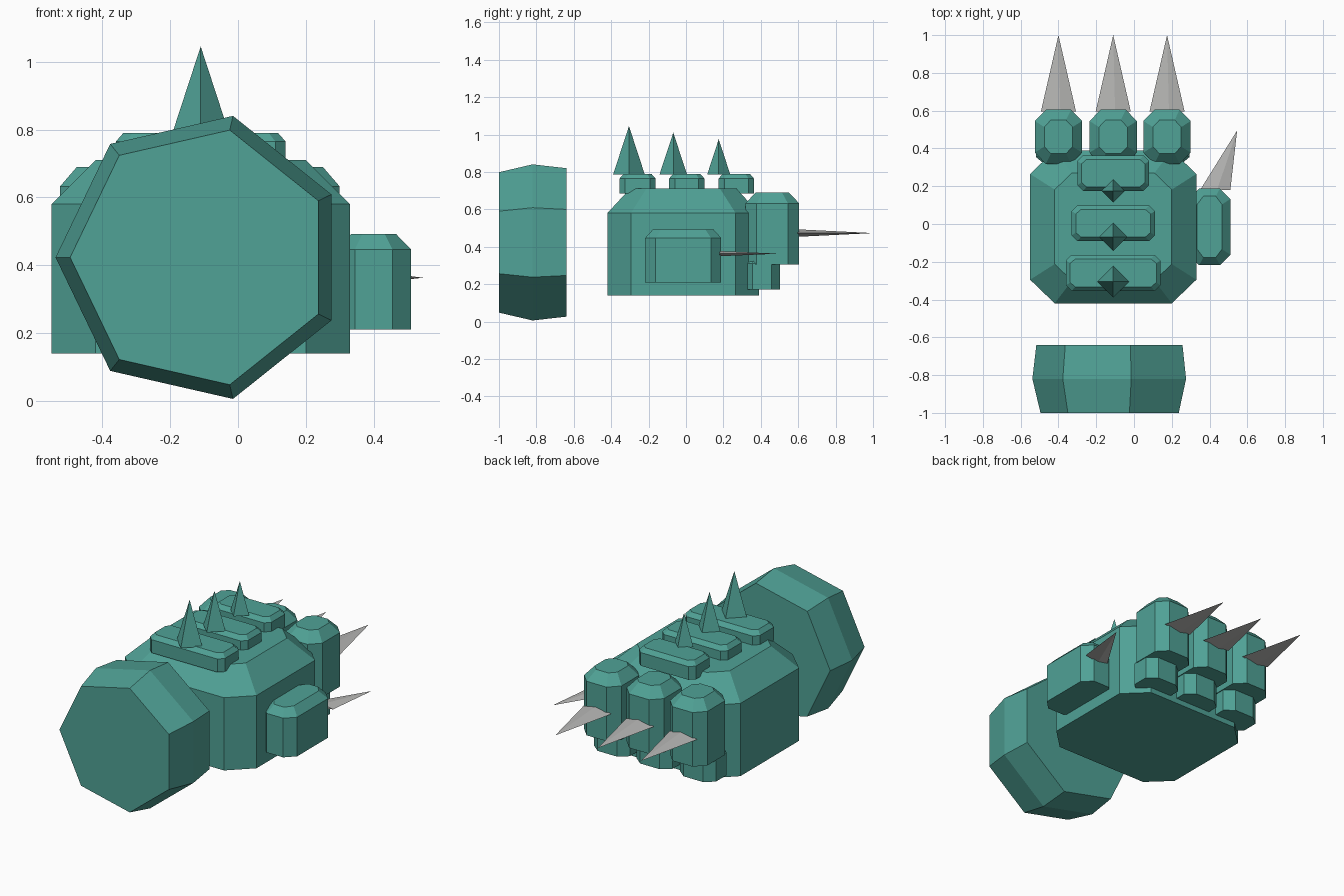
import bpy, bmesh, math
from mathutils import Vector

if "Cube" in bpy.data.objects:
    bpy.data.objects.remove(bpy.data.objects["Cube"])


def material(name, rgb):
    m = bpy.data.materials.new(name)
    m.diffuse_color = (*rgb, 1)
    m.use_nodes = True
    m.node_tree.nodes["Principled BSDF"].inputs["Base Color"].default_value = m.diffuse_color
    return m


TEAL = material("teal", (0.08, 0.36, 0.305))
GREY = material("claw grey", (0.47, 0.47, 0.46))


def loft(name, rings, mat):
    """Skin equal-length rings of points; a ring of one point makes a tip."""
    bm = bmesh.new()
    vs = [[bm.verts.new(p) for p in r] for r in rings]
    for a, b in zip(vs, vs[1:]):
        n = len(a)
        for i in range(n):
            j = (i + 1) % n
            if len(b) == 1:
                bm.faces.new((a[i], a[j], b[0]))
            else:
                bm.faces.new((a[i], a[j], b[j], b[i]))
    bm.faces.new(vs[0])
    if len(vs[-1]) > 2:
        bm.faces.new(vs[-1])
    bmesh.ops.recalc_face_normals(bm, faces=bm.faces)
    me = bpy.data.meshes.new(name)
    bm.to_mesh(me)
    bm.free()
    me.materials.append(mat)
    ob = bpy.data.objects.new(name, me)
    bpy.context.collection.objects.link(ob)
    return ob


def octagon(cx, cy, hx, hy, c, z, s=(1, 1)):
    pts = [(hx, -hy + c[1]), (hx, hy - c[1]), (hx - c[0], hy), (-hx + c[0], hy),
           (-hx, hy - c[1]), (-hx, -hy + c[1]), (-hx + c[0], -hy), (hx - c[0], -hy)]
    return [(cx + x * s[0], cy + y * s[1], z) for x, y in pts]


def block(name, x, y, z, c, s):
    """Corner-cut block: x and y ranges, z = (bottom, shoulder, top), top scaled by s."""
    cx, cy = sum(x) / 2, sum(y) / 2
    a = (cx, cy, (x[1] - x[0]) / 2, (y[1] - y[0]) / 2, c)
    return loft(name, [octagon(*a, z[0]), octagon(*a, z[1]), octagon(*a, z[2], s)], TEAL)


def claw(name, base, tip, width, thick):
    base, tip = Vector(base), Vector(tip)
    side = Vector((width, 0, 0))
    up = Vector((0.01, 0, thick))
    loft(name, [[base + side, base + up, base - side, base - up], [tip]], GREY)


# Wrist cuff: seven-sided barrel
def heptagon(y, r):
    return [(-0.11 + r * math.cos(math.pi + i * math.tau / 7), y,
             0.423 + r * math.sin(math.pi + i * math.tau / 7)) for i in range(7)]


loft("wrist_cuff", [heptagon(-1, 0.385), heptagon(-0.82, 0.428), heptagon(-0.64, 0.407)], TEAL)

# Palm
block("palm", (-0.55, 0.33), (-0.42, 0.39), (0.14, 0.58, 0.71), (0.13, 0.125), (0.704, 0.704))

# Fingers, lower joints and claws
for i, x in enumerate((-0.4, -0.11, 0.175)):
    block(f"finger_{i}", (x - 0.125, x + 0.125), (0.318, 0.605), (0.305, 0.632, 0.69),
          (0.058, 0.06), (0.6, 0.62))
    block(f"finger_tip_{i}", (x - 0.12, x + 0.12), (0.31, 0.502), (0.172, 0.31, 0.36),
          (0.055, 0.045), (0.6, 0.6))
    claw(f"finger_claw_{i}", (x, 0.595, 0.473), (x, 1.0, 0.473), 0.093, 0.02)

# Thumb and its claw
block("thumb", (0.29, 0.51), (-0.218, 0.188), (0.21, 0.447, 0.492), (0.055, 0.055), (0.6, 0.8))
claw("thumb_claw", (0.43, 0.18, 0.363), (0.546, 0.495, 0.363), 0.08, 0.014)

# Knuckle plates, each with a four-sided spike
for i, (hx, y0, y1, sy, r, top) in enumerate((
        (0.25, -0.355, -0.163, -0.305, 0.085, 1.045),
        (0.22, -0.09, 0.098, -0.068, 0.074, 1.01),
        (0.19, 0.175, 0.363, 0.175, 0.062, 0.975))):
    block(f"knuckle_plate_{i}", (-0.11 - hx, -0.11 + hx), (y0, y1), (0.685, 0.765, 0.79),
          (0.03, 0.03), (1 - 0.022 / hx, 0.77))
    ring = [(-0.11 + r * math.cos(k * math.pi / 2), sy + r * math.sin(k * math.pi / 2), 0.785)
            for k in range(4)]
    loft(f"knuckle_spike_{i}", [ring, [(-0.11, sy, top)]], TEAL)
